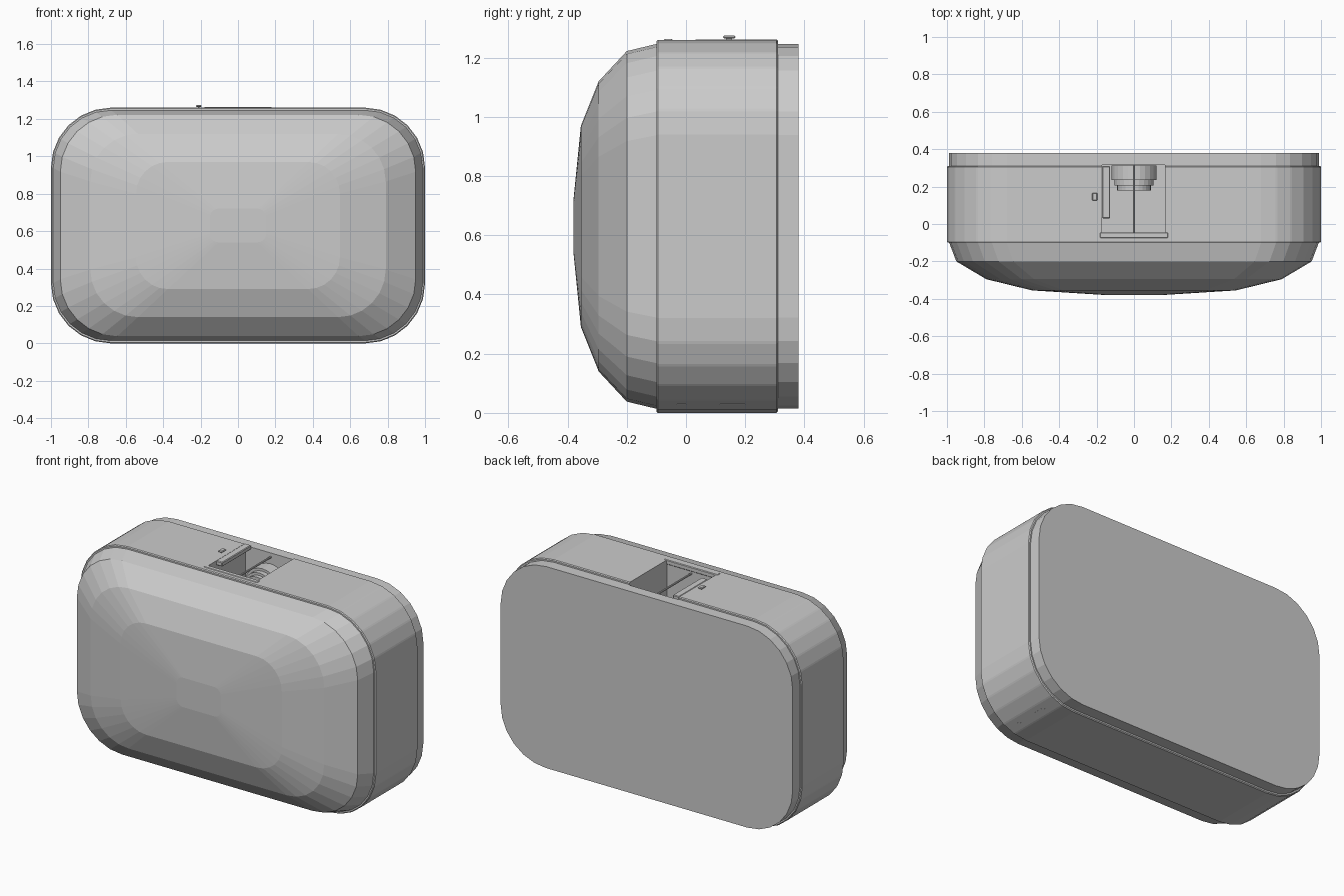
import bpy, bmesh, math
from mathutils import Matrix

if "Cube" in bpy.data.objects:
    bpy.data.objects.remove(bpy.data.objects["Cube"])

ZC = 0.63  # height of the case centre
grey = bpy.data.materials.new("plain grey")
grey.diffuse_color = (0.6, 0.6, 0.6, 1)
grey.use_nodes = True
grey.node_tree.nodes["Principled BSDF"].inputs["Base Color"].default_value = grey.diffuse_color


def finish(bm, name):
    bmesh.ops.recalc_face_normals(bm, faces=bm.faces)
    me = bpy.data.meshes.new(name)
    bm.to_mesh(me)
    bm.free()
    me.materials.append(grey)
    ob = bpy.data.objects.new(name, me)
    bpy.context.collection.objects.link(ob)
    return ob


def outline(hw, hh, r, y):
    pts = []
    for q, (sx, sz) in enumerate([(1, 1), (-1, 1), (-1, -1), (1, -1)]):
        for i in range(7):
            a = math.radians(90 * q + 15 * i)
            pts.append((sx * (hw - r) + r * math.cos(a), y,
                        ZC + sz * (hh - r) + r * math.sin(a)))
    return pts


def loft(name, rings):
    bm = bmesh.new()
    loops = [[bm.verts.new(p) for p in outline(*r)] for r in rings]
    for a, b in zip(loops, loops[1:]):
        n = len(a)
        for i in range(n):
            bm.faces.new((a[i], a[(i + 1) % n], b[(i + 1) % n], b[i]))
    bm.faces.new(loops[0])
    bm.faces.new(loops[-1])
    return finish(bm, name)


def box(name, x, y, z, bevel=0):
    bm = bmesh.new()
    mid = [(a + b) / 2 for a, b in (x, y, z)]
    size = [b - a for a, b in (x, y, z)]
    bmesh.ops.create_cube(bm, size=1, matrix=Matrix.Translation(mid) @ Matrix.Diagonal((*size, 1)))
    ob = finish(bm, name)
    if bevel:
        m = ob.modifiers.new("bevel", "BEVEL")
        m.width, m.segments = bevel, 1
    return ob


def barrel(name, r, y0, y1, z, x=0, sides=24):
    bm = bmesh.new()
    mat = Matrix.Translation((x, (y0 + y1) / 2, z)) @ Matrix.Rotation(math.pi / 2, 4, "X")
    bmesh.ops.create_cone(bm, cap_ends=True, segments=sides, radius1=r, radius2=r,
                          depth=y1 - y0, matrix=mat)
    return finish(bm, name)


# Core: back rim and stepped domed front
core = loft("domed_case", [
    (0.988, 0.616, 0.308, 0.38), (0.988, 0.616, 0.308, -0.10),
    (0.95, 0.592, 0.304, -0.20), (0.79, 0.49, 0.255, -0.295),
    (0.545, 0.34, 0.17, -0.355), (0.15, 0.09, 0.045, -0.38)])

# Outer band with fine chamfered panel edges
band = loft("outer_band", [(1, 0.63, 0.32, 0.31), (1, 0.63, 0.32, -0.10)])
m = band.modifiers.new("bevel", "BEVEL")
m.width, m.segments, m.limit_method, m.angle_limit = 0.005, 1, "ANGLE", math.radians(10)

# Opening in the top
cutter = box("slot_cutter", (-0.17, 0.165), (-0.05, 0.315), (0.85, 1.4))
cutter.hide_render = True
cutter.hide_viewport = True
cutter.display_type = "WIRE"
for ob in (core, band):
    m = ob.modifiers.new("slot", "BOOLEAN")
    m.operation, m.object, m.solver = "DIFFERENCE", cutter, "EXACT"

# Frame around the opening
box("slot_front_lip", (-0.182, 0.182), (-0.075, -0.045), (1.235, 1.263), 0.004)
box("slot_side_lip", (-0.17, -0.127), (0.03, 0.31), (1.235, 1.262), 0.004)

# Stepped nozzle and rod inside the opening
for i, (r, y0, y1) in enumerate([(0.12, 0.235, 0.314), (0.105, 0.205, 0.235), (0.09, 0.18, 0.205)]):
    barrel("nozzle_step_%d" % (i + 1), r, y0, y1, 1.06)
barrel("slot_rod", 0.006, -0.05, 0.315, 1.22, sides=8)

# Small button beside the opening
box("button_stem", (-0.215, -0.205), (0.135, 0.155), (1.255, 1.268))
box("button", (-0.224, -0.196), (0.125, 0.167), (1.264, 1.274), 0.004)

# Thin marks on the lower right corner panel
for i, (y0, y1) in enumerate([(-0.03, 0.0), (0.115, 0.2)]):
    mark = box("corner_mark_%d" % (i + 1), (-0.006, 0.006), (y0, y1), (-0.001, 0.001))
    a = math.radians(-67.5)
    d = 0.32 * math.cos(math.radians(7.5))
    mark.location = (0.68 + d * math.cos(a), 0, 0.32 + d * math.sin(a))
    mark.rotation_euler = (0, -math.radians(22.5), 0)
